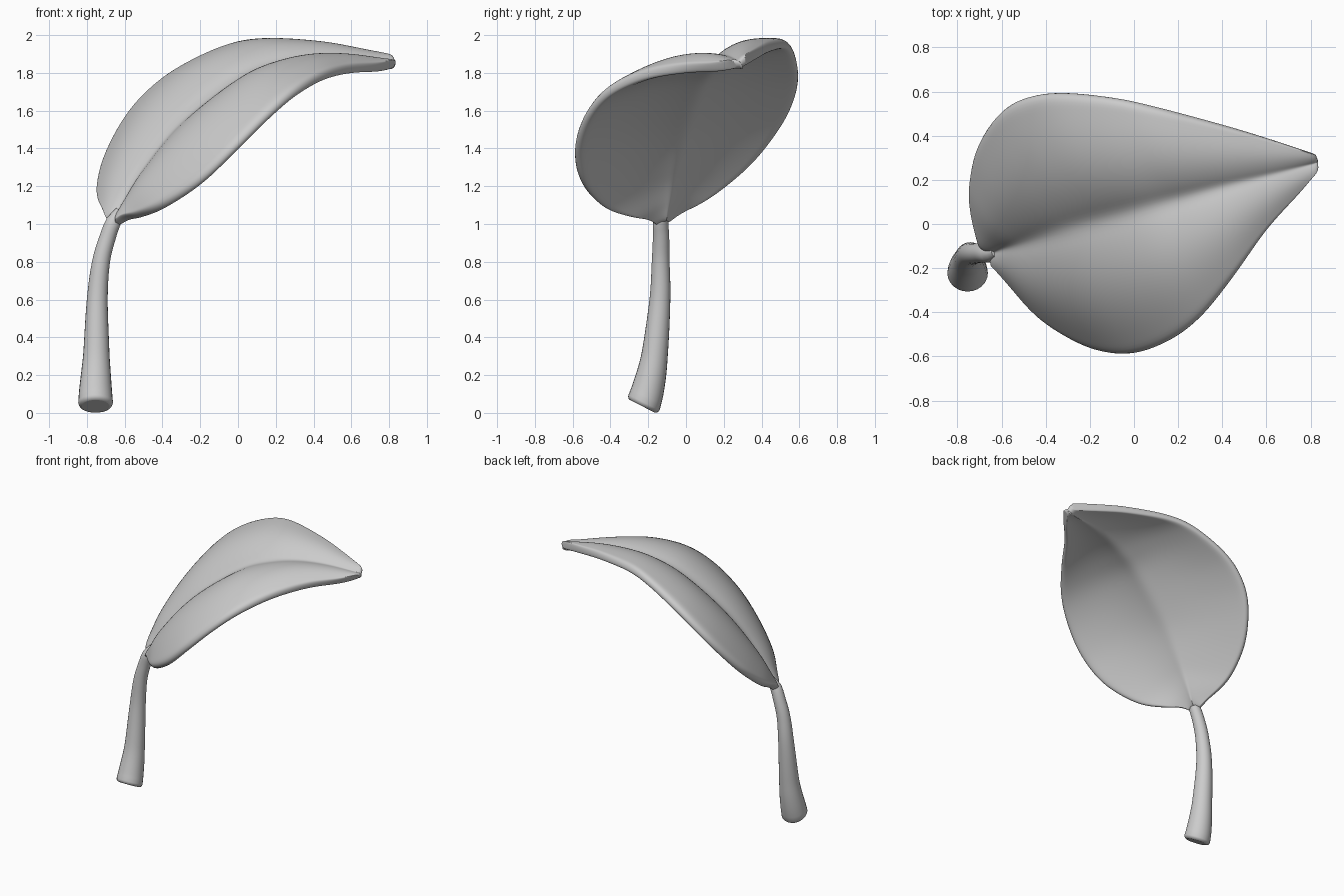
import bpy, bmesh, math
from mathutils import Vector

cube = bpy.data.objects.get("Cube")
if cube:
    bpy.data.objects.remove(cube, do_unlink=True)

grey = bpy.data.materials.new("plain_grey")
grey.use_nodes = True
COLOUR = (0.6, 0.6, 0.6, 1)
grey.diffuse_color = COLOUR
grey.node_tree.nodes["Principled BSDF"].inputs["Base Color"].default_value = COLOUR


def spline(points, count):
    """Resample a smooth curve through points at even arc length."""
    p = [Vector(q) for q in points]
    p = [2 * p[0] - p[1]] + p + [2 * p[-1] - p[-2]]
    fine = []
    for a, b, c, d in zip(p, p[1:], p[2:], p[3:]):
        for k in range(20):
            t = k / 20
            fine.append(b + (c - a) * t / 2 + (2 * a - 5 * b + 4 * c - d) * t * t / 2
                        + (3 * b - a - 3 * c + d) * t ** 3 / 2)
    fine.append(p[-2])
    run = [0]
    for a, b in zip(fine, fine[1:]):
        run.append(run[-1] + (b - a).length)
    result, j = [], 0
    for i in range(count):
        goal = run[-1] * i / (count - 1)
        while j < len(run) - 2 and run[j + 1] < goal:
            j += 1
        f = (goal - run[j]) / (run[j + 1] - run[j])
        result.append(fine[j].lerp(fine[j + 1], f))
    return result


def bridge(bm, loops):
    """Join neighbouring closed loops with quads."""
    for a, b in zip(loops, loops[1:]):
        for k in range(len(a)):
            n = (k + 1) % len(a)
            bm.faces.new((a[k], a[n], b[n], b[k]))


def finish(bm, name):
    bmesh.ops.recalc_face_normals(bm, faces=bm.faces)
    mesh = bpy.data.meshes.new(name)
    bm.to_mesh(mesh)
    bm.free()
    mesh.materials.append(grey)
    for f in mesh.polygons:
        f.use_smooth = len(f.vertices) == 4
    obj = bpy.data.objects.new(name, mesh)
    bpy.context.collection.objects.link(obj)
    return obj


# Leaf blade: two bulging halves above with a valley along the midrib, a flatter cup below
rib = [(-.655, -.137, 1.03), (-.6, -.115, 1.13), (-.5, -.085, 1.29), (-.3, -.02, 1.53),
       (0, .06, 1.76), (.2, .115, 1.845), (.4, .17, 1.885), (.6, .22, 1.89), (.84, .28, 1.865)]
near_edge = [(-.645, -.165, 1.0), (-.6, -.21, 1.035), (-.54, -.28, 1.04), (-.4, -.435, 1.09),
             (-.2, -.555, 1.22), (-.02, -.587, 1.39), (.15, -.535, 1.56), (.3, -.425, 1.69),
             (.45, -.24, 1.78), (.6, -.025, 1.82), (.75, .15, 1.83), (.835, .26, 1.85)]
far_edge = [(-.68, -.108, 1.01), (-.7, -.05, 1.06), (-.73, .08, 1.12), (-.735, .2, 1.2),
            (-.7, .36, 1.34), (-.61, .5, 1.52), (-.5, .57, 1.66), (-.34, .595, 1.79),
            (-.1, .573, 1.91), (.1, .53, 1.955), (.4, .45, 1.94), (.6, .39, 1.91),
            (.825, .315, 1.87)]
ROWS, HALF, THICK = 44, 9, .056
curves = [spline(c, ROWS) for c in (near_edge, rib, far_edge)]
bm = bmesh.new()
loops = []
for i, (near, mid, far) in enumerate(zip(*curves)):
    ahead = curves[1][min(i + 1, ROWS - 1)] - curves[1][max(i - 1, 0)]
    above, below = [], []
    for k in range(-HALF, HALF + 1):
        s = abs(k) / HALF
        edge = far if k > 0 else near
        across = far - mid if k > 0 else mid - near
        up = ahead.cross(across).normalized()
        point = mid.lerp(edge, s)
        width = (edge - mid).length
        swell = width * math.sin(math.pi * s ** .85)
        above.append(bm.verts.new(point + up * (.12 * swell + THICK * s / 2)))
        below.append(bm.verts.new(point + up * (.06 * swell + THICK * (s / 2 - 1))))
    loops.append(above + below[::-1])
bridge(bm, loops)
for loop in (loops[0], loops[-1]):
    for k in range(2 * HALF):
        bm.faces.new((loop[k], loop[k + 1], loop[-2 - k], loop[-1 - k]))
leaf = finish(bm, "leaf_blade")
rounding = leaf.modifiers.new("rounding", 'SUBSURF')
rounding.levels = rounding.render_levels = 2

# Stem: a bent tube, wide at the foot and narrow at the neck
path = [(-.754, -.222, .055), (-.754, -.2, .13), (-.75, -.167, .3), (-.745, -.138, .6),
        (-.725, -.134, .8), (-.69, -.132, .93), (-.66, -.134, 1.01), (-.625, -.125, 1.07)]
radii = [.092, .086, .07, .055, .047, .043, .041, .025]
STEPS, SIDES = 32, 24
line = spline(path, STEPS)
bm = bmesh.new()


def ring(centre, along, r):
    u = along.cross(Vector((0, 1, 0))).normalized()
    v = along.cross(u)
    return [bm.verts.new(centre + r * (u * math.cos(t) + v * math.sin(t)))
            for t in (2 * math.pi * k / SIDES for k in range(SIDES))]


# rounded, tilted foot
tilt = Vector((0, .45, .89)).normalized()
rings = [ring(line[0] - tilt * drop, tilt, radii[0] * scale)
         for drop, scale in ((.022, .8), (.018, .91), (.008, .98))]
for i, centre in enumerate(line):
    # radius follows the path point by height
    j = max(n for n in range(len(path) - 1) if n == 0 or path[n][2] <= centre.z)
    f = (centre.z - path[j][2]) / (path[j + 1][2] - path[j][2])
    along = (line[min(i + 1, STEPS - 1)] - line[max(i - 1, 0)]).normalized()
    along = along.lerp(tilt, max(0, 1 - i / 4)).normalized()
    rings.append(ring(centre, along, radii[j] + (radii[j + 1] - radii[j]) * f))
bridge(bm, rings)
bm.faces.new(rings[0])
bm.faces.new(rings[-1])
finish(bm, "stem")
